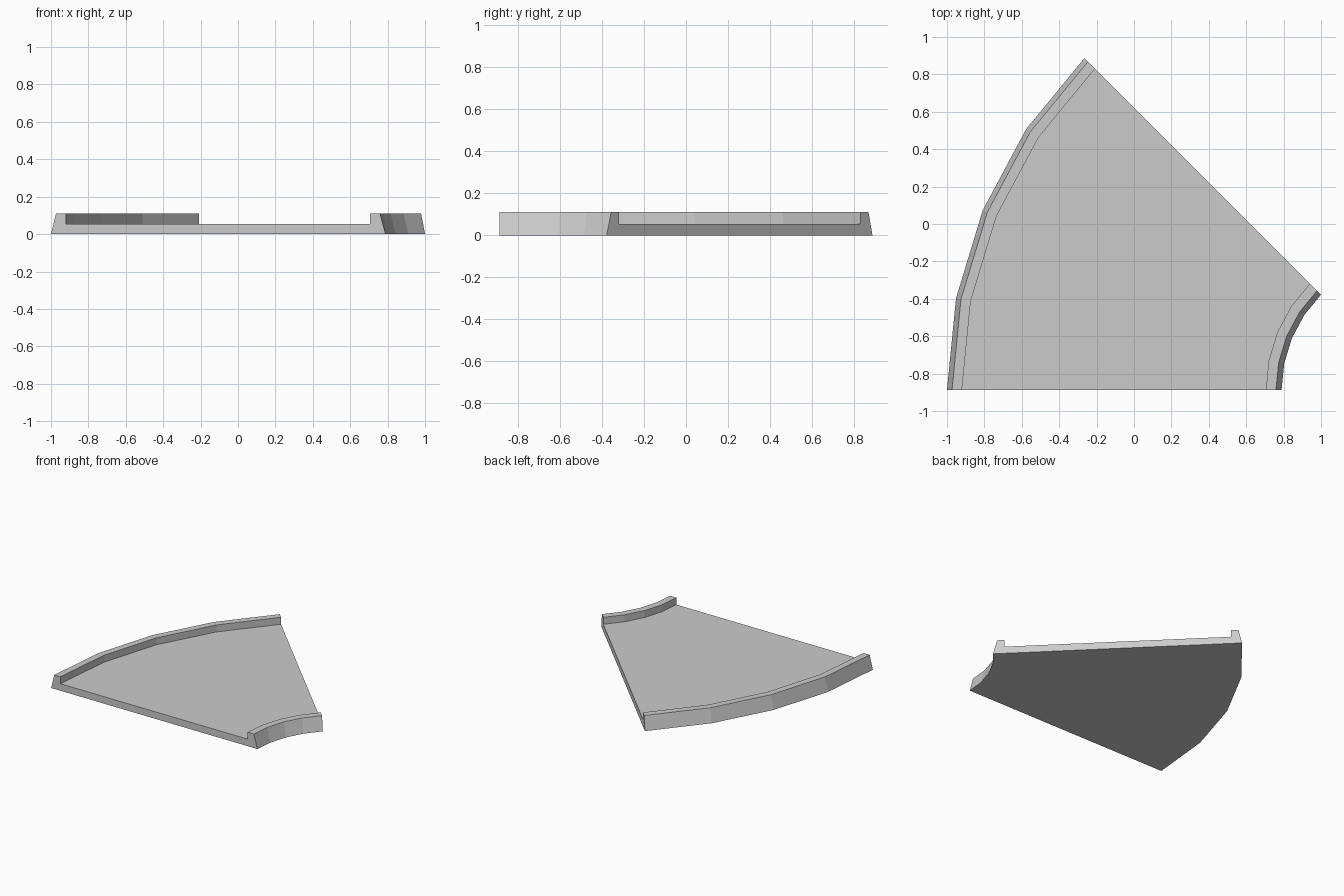
import bpy, bmesh
from math import sin, cos, radians

cube = bpy.data.objects.get("Cube")
if cube:
    bpy.data.objects.remove(cube, do_unlink=True)

# One plain grey for the whole piece
grey = bpy.data.materials.new("light_grey")
grey.use_nodes = True
grey.diffuse_color = (0.6, 0.6, 0.6, 1)
grey.node_tree.nodes["Principled BSDF"].inputs["Base Color"].default_value = (0.6, 0.6, 0.6, 1)

OUTER, INNER = 2.51, 0.721      # radii at the base
FLOOR, TOP = 0.055, 0.11        # road surface and kerb heights
SWEEP, STEPS = 45, 4
CX, CY = OUTER - 1, -OUTER * sin(radians(SWEEP)) / 2

# Cross-section (radius, height): road slab with a sloped kerb on each edge
profile = [(OUTER, 0), (OUTER - 0.027, TOP), (OUTER - 0.08, TOP), (OUTER - 0.08, FLOOR),
           (INNER + 0.084, FLOOR), (INNER + 0.084, TOP), (INNER + 0.03, TOP), (INNER, 0)]

# Sweep the cross-section round the bend
bm = bmesh.new()
rings = []
for i in range(STEPS + 1):
    a = radians(SWEEP * i / STEPS)
    rings.append([bm.verts.new((CX - r * cos(a), CY + r * sin(a), z)) for r, z in profile])
n = len(profile)
for a, b in zip(rings, rings[1:]):
    for j in range(n):
        k = (j + 1) % n
        bm.faces.new((a[j], a[k], b[k], b[j]))

# Flat ends
bm.faces.new(rings[0])
bm.faces.new(rings[-1][::-1])
bmesh.ops.recalc_face_normals(bm, faces=bm.faces[:])

mesh = bpy.data.meshes.new("curved_track")
bm.to_mesh(mesh)
bm.free()
mesh.materials.append(grey)
track = bpy.data.objects.new("curved_track", mesh)
bpy.context.collection.objects.link(track)
